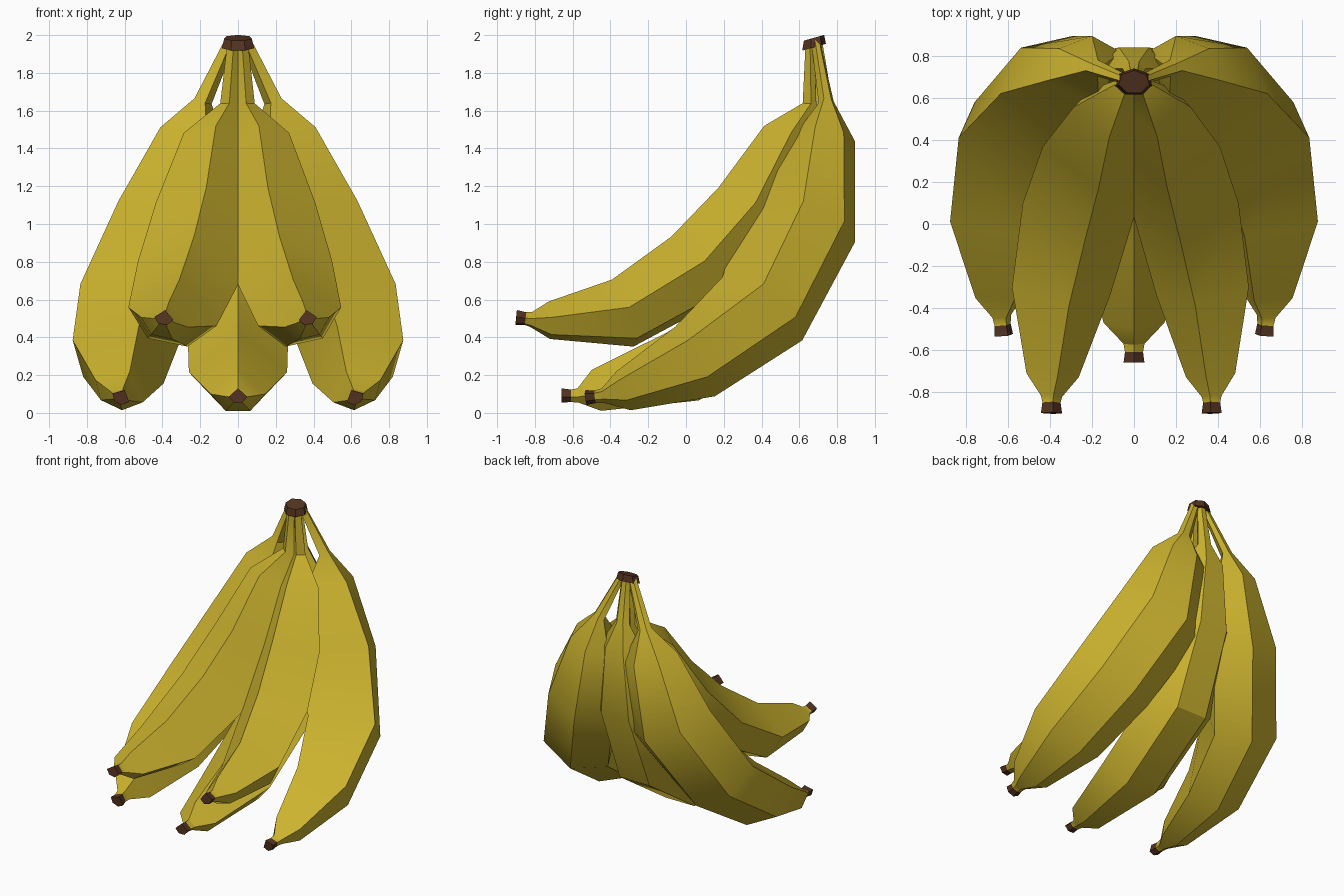
import bpy, bmesh, math
from mathutils import Vector

if "Cube" in bpy.data.objects:
    bpy.data.objects.remove(bpy.data.objects["Cube"])


def material(name, color):
    m = bpy.data.materials.new(name)
    m.diffuse_color = (*color, 1)
    m.use_nodes = True
    m.node_tree.nodes["Principled BSDF"].inputs["Base Color"].default_value = m.diffuse_color
    return m


YELLOW = material("banana yellow", (0.60, 0.45, 0.028))
BROWN = material("dry brown", (0.09, 0.034, 0.015))

# five-sided section: inner ridge, two sides, two back corners (side, up)
SECTION = [(0, 0.9), (1, 0), (0.45, -0.63), (-0.45, -0.63), (-1, 0)]


def finish(bm, name):
    bmesh.ops.recalc_face_normals(bm, faces=bm.faces)
    me = bpy.data.meshes.new(name)
    bm.to_mesh(me)
    bm.free()
    ob = bpy.data.objects.new(name, me)
    bpy.context.collection.objects.link(ob)
    me.materials.append(YELLOW)
    me.materials.append(BROWN)
    bpy.ops.object.select_all(action='DESELECT')
    ob.select_set(True)
    bpy.context.view_layer.objects.active = ob
    bpy.ops.object.shade_smooth_by_angle(angle=math.radians(33))
    return ob


def banana(name, path, ridge_dir, sx=1):
    """Loft the section along (x, y, z, radius[, ridge height]) rings; last segment is the tip."""
    bm = bmesh.new()
    pts = [Vector(p[:3]) for p in path]
    rings = []
    for i, p in enumerate(pts):
        t = (pts[min(i + 1, len(pts) - 1)] - pts[max(i - 1, 0)]).normalized()
        n = Vector(ridge_dir)
        n = (n - t * n.dot(t)).normalized()
        s = t.cross(n)
        r = path[i][3]
        ring = []
        for k, (a, b) in enumerate(SECTION):
            if k == 0 and len(path[i]) > 4:
                b = path[i][4]
            v = p + s * a * r + n * b * r
            ring.append(bm.verts.new((v.x * sx, v.y, v.z)))
        rings.append(ring)
    for i in range(len(rings) - 1):
        for k in range(5):
            j = (k + 1) % 5
            f = bm.faces.new((rings[i][k], rings[i][j], rings[i + 1][j], rings[i + 1][k]))
            f.material_index = int(i == len(rings) - 2)
    bm.faces.new(rings[0])
    bm.faces.new(rings[-1]).material_index = 1
    return finish(bm, name)


center = [(0, 0.70, 1.96, 0.035), (0, 0.74, 1.65, 0.055), (0, 0.74, 1.49, 0.16),
          (0, 0.68, 1.03, 0.25), (0, 0.47, 0.53, 0.27), (0, 0.0, 0.215, 0.26),
          (0, -0.47, 0.10, 0.145), (0, -0.57, 0.085, 0.05), (0, -0.61, 0.085, 0.043),
          (0, -0.66, 0.085, 0.05)]
outer = [(0.045, 0.69, 1.96, 0.03), (0.185, 0.745, 1.65, 0.05), (0.235, 0.75, 1.46, 0.195, 1.0),
         (0.355, 0.685, 1.00, 0.31, 1.3), (0.565, 0.45, 0.545, 0.305, 1.1), (0.635, 0.055, 0.27, 0.27),
         (0.63, -0.33, 0.115, 0.14), (0.63, -0.44, 0.09, 0.05), (0.625, -0.48, 0.085, 0.043),
         (0.62, -0.53, 0.08, 0.05)]
front = [(0.025, 0.66, 1.96, 0.03), (0.045, 0.66, 1.63, 0.048), (0.12, 0.545, 1.45, 0.165),
         (0.18, 0.36, 1.07, 0.25), (0.255, 0.08, 0.75, 0.27), (0.34, -0.32, 0.51, 0.235),
         (0.38, -0.72, 0.48, 0.125), (0.385, -0.82, 0.49, 0.05), (0.385, -0.85, 0.495, 0.043),
         (0.385, -0.90, 0.50, 0.05)]

# bananas: one in the middle, mirrored pairs behind and in front
banana("center_banana", center, (0, -0.6, 0.75))
for side, sx, fx in (("left", -1, -1.02), ("right", 1, 0.96)):
    banana("outer_banana_" + side, outer, (-0.42, -0.6, 0.65), sx)
    banana("front_banana_" + side, front, (-0.11, -0.6, 0.75), fx)

# brown cut end joining the stems, sloping up to the back
bm = bmesh.new()
bmesh.ops.create_cone(bm, cap_ends=True, segments=7, radius1=0.088, radius2=0.075, depth=0.05)
for v in bm.verts:
    v.co.y = v.co.y * 0.75 + 0.675
    v.co.z += 1.96 + (v.co.y - 0.675) * 0.28
for f in bm.faces:
    f.material_index = 1
finish(bm, "stem_crown")
